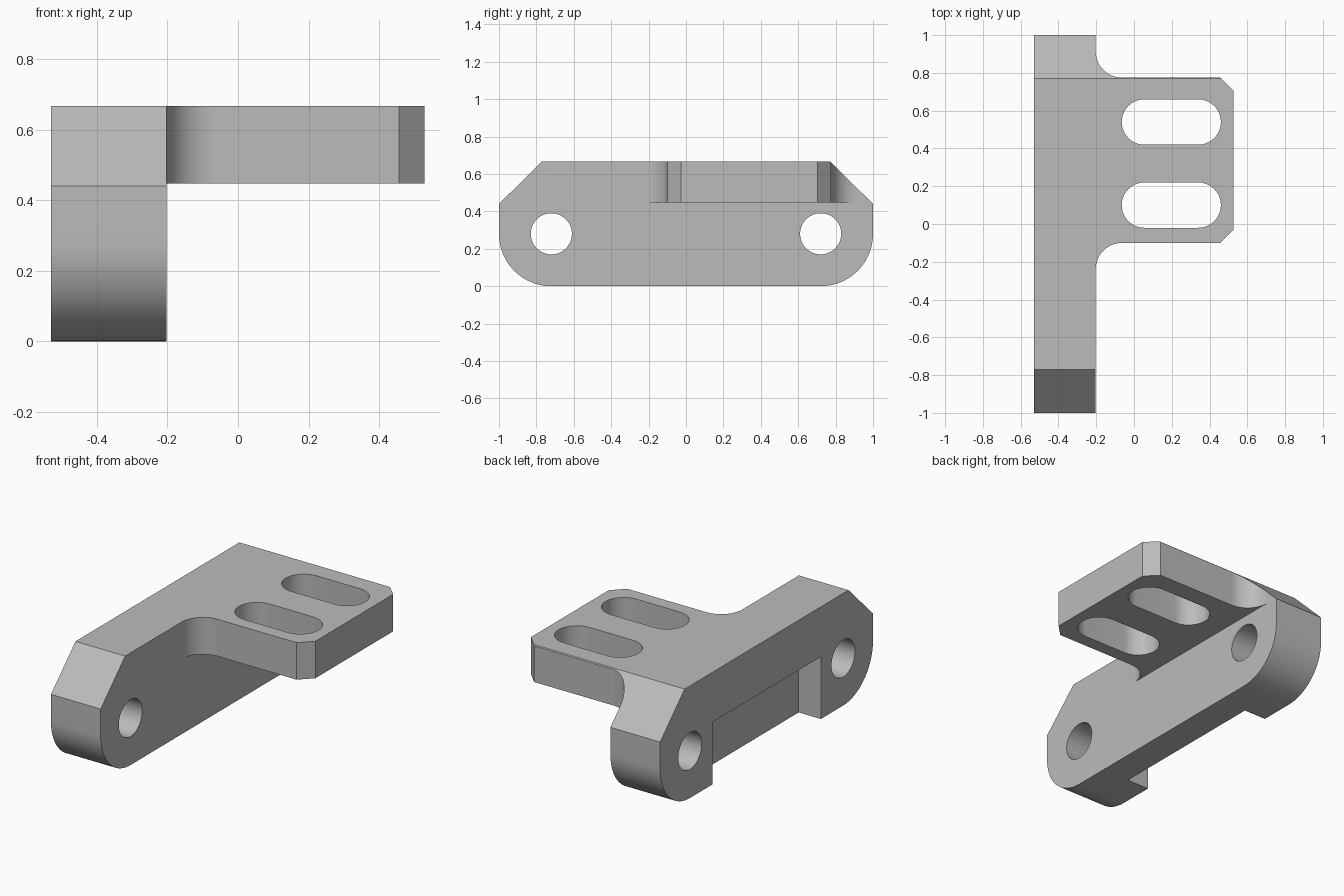
import bpy, bmesh
from math import sin, cos, pi, radians
from mathutils import Vector

if "Cube" in bpy.data.objects:
    bpy.data.objects.remove(bpy.data.objects["Cube"], do_unlink=True)

LEFT, FACE, TIP = -0.53, -0.203, 0.528    # bar back, bar face, plate tip (x)
TOP, UNDER = 0.667, 0.447                 # plate top and underside (z)
SLOPE_Y, SLOPE_Z = 0.77, 0.44             # end slopes of the bar
HOLE_Y, HOLE_Z = 0.72, 0.28
FRONT, BACK = -0.1, 0.775                 # plate edges (y)
CHAMFER, FILLET = 0.072, 0.14

metal = bpy.data.materials.new("light_grey")
grey = (0.5, 0.5, 0.5, 1)
metal.use_nodes = True
metal.diffuse_color = grey
metal.node_tree.nodes["Principled BSDF"].inputs["Base Color"].default_value = grey


def arc(cx, cy, r, start, end, steps=20):
    angles = [radians(start + (end - start) * i / steps) for i in range(steps + 1)]
    return [(cx + r * cos(a), cy + r * sin(a)) for a in angles]


def prism(name, profile, low, high, axis):
    """Extrude a closed profile along x (profile in y, z) or z (profile in x, y)."""
    bm = bmesh.new()
    place = (lambda p: (low, *p)) if axis == "x" else (lambda p: (*p, low))
    shift = Vector((high - low, 0, 0) if axis == "x" else (0, 0, high - low))
    face = bm.faces.new([bm.verts.new(place(p)) for p in profile])
    ext = bmesh.ops.extrude_face_region(bm, geom=[face])["geom"]
    bmesh.ops.translate(bm, vec=shift, verts=[v for v in ext if isinstance(v, bmesh.types.BMVert)])
    bmesh.ops.recalc_face_normals(bm, faces=bm.faces)
    mesh = bpy.data.meshes.new(name)
    bm.to_mesh(mesh)
    bm.free()
    mesh.materials.append(metal)
    obj = bpy.data.objects.new(name, mesh)
    bpy.context.collection.objects.link(obj)
    return obj


def combine(target, other, operation):
    other.hide_render = True
    mod = target.modifiers.new(operation, "BOOLEAN")
    mod.operation, mod.solver, mod.object = operation, "EXACT", other
    bpy.context.view_layer.objects.active = target
    bpy.ops.object.modifier_apply(modifier=mod.name)
    bpy.data.objects.remove(other, do_unlink=True)


# Side outline: rounded bottom corners, sloped top ends
half = arc(HOLE_Y, HOLE_Z, 1 - HOLE_Y, -90, 0) + [(1, SLOPE_Z), (SLOPE_Y, TOP)]
outline = half + [(-y, z) for y, z in reversed(half)]
bracket = prism("bracket", outline, LEFT, FACE, "x")

# Slotted plate with filleted roots and chamfered corners
root = FACE + FILLET
plate_shape = [(FACE - 0.1, FRONT - FILLET)]
plate_shape += arc(root, FRONT - FILLET, FILLET, 180, 90)
plate_shape += [(TIP - CHAMFER, FRONT), (TIP, FRONT + CHAMFER),
                (TIP, BACK - CHAMFER), (TIP - CHAMFER, BACK)]
plate_shape += arc(root, BACK + FILLET, FILLET, 270, 180)
plate_shape += [(FACE - 0.1, BACK + FILLET)]
plate = prism("plate", plate_shape, UNDER, TOP, "z")

# Trim the plate to the same end slope as the bar
combine(plate, prism("slope_trim", outline, -1, 1, "x"), "INTERSECT")
combine(bracket, plate, "UNION")

# Bolt holes through the bar
for side in (-1, 1):
    circle = arc(side * HOLE_Y, HOLE_Z, 0.11, 0, 360, 48)[:-1]
    combine(bracket, prism("bolt_hole", circle, -1, 0, "x"), "DIFFERENCE")

# Long slots through the plate
for y in (0.1, 0.54):
    slot = arc(0.34, y, 0.12, -90, 90) + arc(0.055, y, 0.12, 90, 270)
    combine(bracket, prism("slot", slot, 0.3, 1, "z"), "DIFFERENCE")

# Recess in the lower back of the bar
recess = [(-0.51, -0.1), (0.51, -0.1), (0.51, 0.37), (-0.51, 0.37)]
combine(bracket, prism("recess", recess, -1, LEFT + 0.146, "x"), "DIFFERENCE")

bpy.ops.object.select_all(action="DESELECT")
bracket.select_set(True)
bpy.context.view_layer.objects.active = bracket
bpy.ops.object.shade_smooth_by_angle(angle=radians(25))
